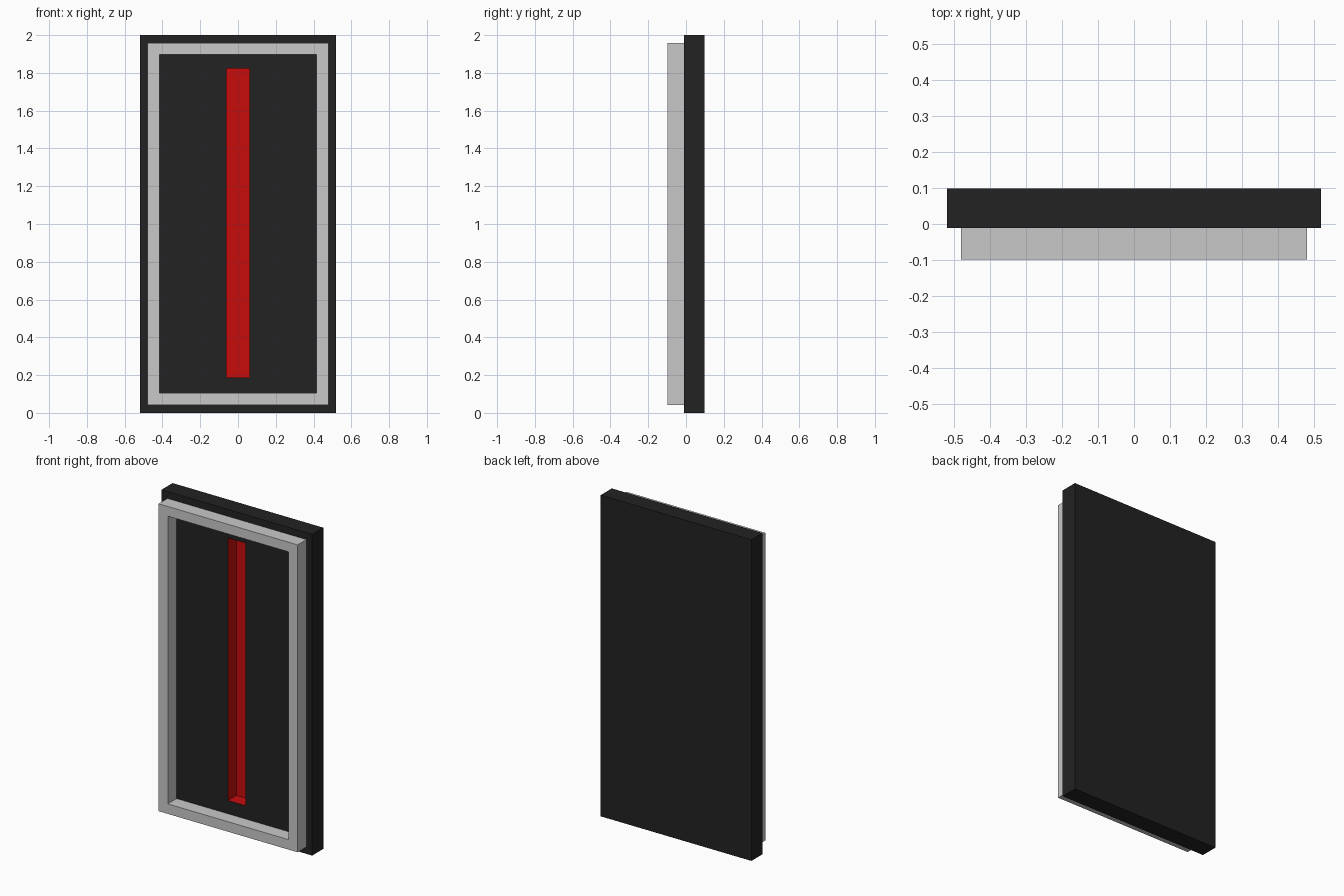
import bpy
import bmesh

if "Cube" in bpy.data.objects:
    bpy.data.objects.remove(bpy.data.objects["Cube"], do_unlink=True)


def material(name, rgb):
    mat = bpy.data.materials.new(name)
    mat.use_nodes = True
    color = (*rgb, 1.0)
    mat.diffuse_color = color
    mat.node_tree.nodes["Principled BSDF"].inputs["Base Color"].default_value = color
    return mat


black = material("charcoal black", (0.016, 0.016, 0.016))
red = material("bright red", (0.58, 0.004, 0.004))
grey = material("light grey", (0.584, 0.584, 0.584))


def skin_rectangles(name, rects, mats, closed=False, inner_from=None):
    """Skin upright rectangles (half width, bottom, top, y) in order.
    Open chains get end caps; spans from inner_from on use the second material."""
    bm = bmesh.new()
    loops = [[bm.verts.new(p) for p in
              ((-w, y, lo), (w, y, lo), (w, y, hi), (-w, y, hi))]
             for w, lo, hi, y in rects]
    spans = list(zip(loops, loops[1:]))
    if closed:
        spans.append((loops[-1], loops[0]))
    for i, (a, b) in enumerate(spans):
        for k in range(4):
            n = (k + 1) % 4
            face = bm.faces.new((a[k], a[n], b[n], b[k]))
            face.material_index = int(inner_from is not None and i >= inner_from)
    if not closed:
        bm.faces.new(loops[0])
        bm.faces.new(loops[-1]).material_index = int(inner_from is not None)
    bmesh.ops.recalc_face_normals(bm, faces=bm.faces)
    mesh = bpy.data.meshes.new(name)
    bm.to_mesh(mesh)
    bm.free()
    for mat in mats:
        mesh.materials.append(mat)
    obj = bpy.data.objects.new(name, mesh)
    bpy.context.collection.objects.link(obj)
    return obj


BACK, FACE, FRONT = 0.098, -0.011, -0.098

# Backing panel with a red recessed slot
slot = (0.061, 0.188, 1.822)
panel = (0.519, 0, 2)
skin_rectangles("back_panel",
                [(*panel, BACK), (*panel, FACE), (*slot, FACE), (*slot, FACE + 0.083)],
                [black, red], inner_from=2)

# Raised rectangular frame
outer = (0.479, 0.043, 1.957)
opening = (0.415, 0.105, 1.897)
skin_rectangles("front_frame",
                [(*outer, FACE), (*outer, FRONT), (*opening, FRONT), (*opening, FACE)],
                [grey], closed=True)
